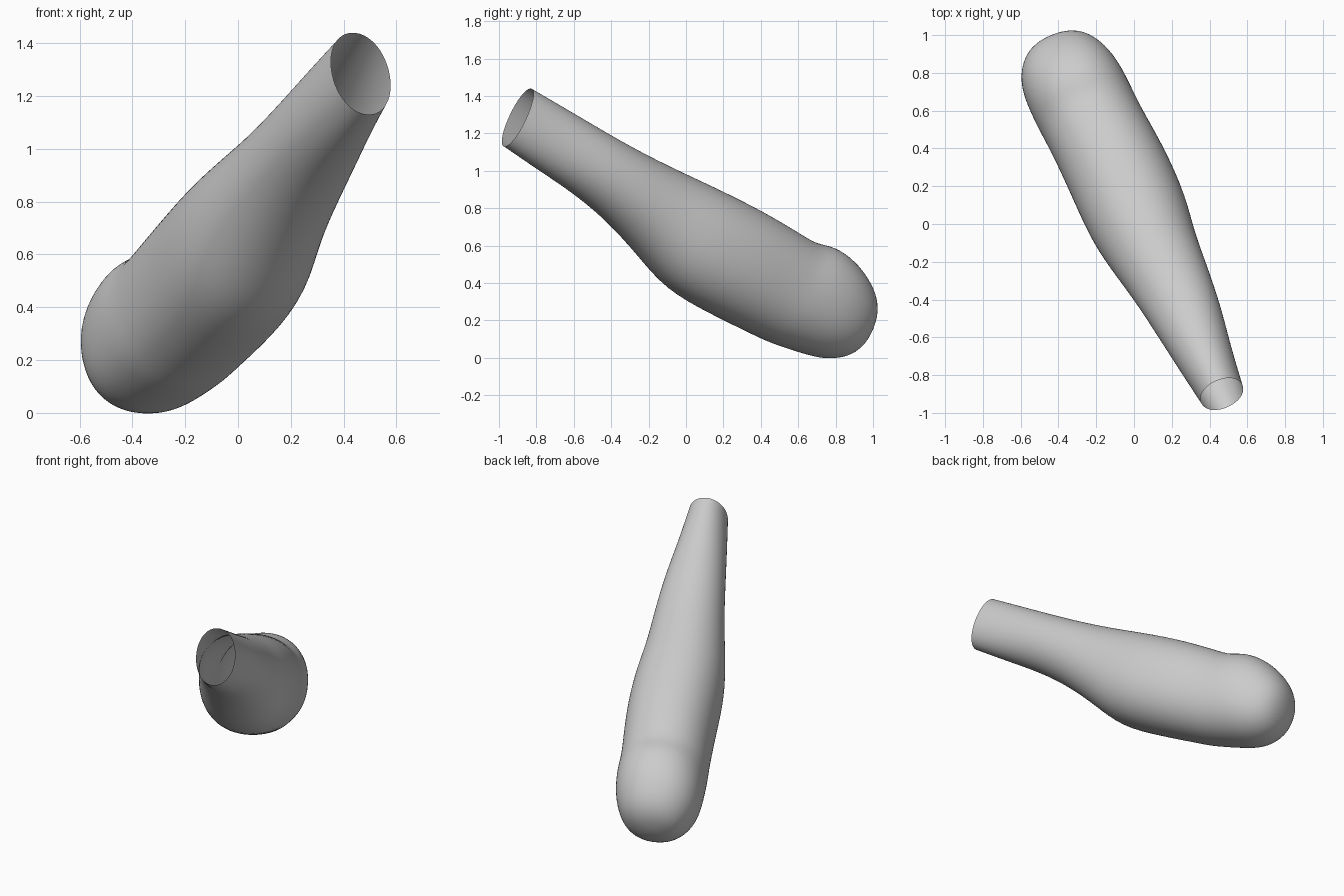
import bpy, bmesh, math
from mathutils import Vector

cube = bpy.data.objects.get("Cube")
if cube:
    bpy.data.objects.remove(cube)

grey = bpy.data.materials.new("neutral_grey")
grey.use_nodes = True
colour = (0.6, 0.6, 0.6, 1)
grey.diffuse_color = colour
grey.node_tree.nodes["Principled BSDF"].inputs["Base Color"].default_value = colour

# Frame of the limb: centre of the open end, long axis, sideways and upward axes
start = Vector((0.465, -0.9, 1.285))
axis = Vector((-0.815, 1.85, -0.985)).normalized()
side = axis.cross(Vector((0, 0, 1))).normalized()
up = side.cross(axis)

# Sections: distance, side offset, up offset, half width, half height
sections = [
    (0.0, 0, 0, 0.12, 0.174),
    (0.25, -0.005, -0.017, 0.152, 0.182),
    (0.5, -0.003, -0.034, 0.188, 0.186),
    (0.75, -0.011, -0.06, 0.215, 0.208),
    (1.0, -0.03, -0.095, 0.246, 0.256),
    (1.22, -0.029, -0.134, 0.279, 0.306),
    (1.5, -0.028, -0.132, 0.279, 0.311),
    (1.75, -0.042, -0.131, 0.269, 0.301),
    (1.87, -0.05, -0.132, 0.27, 0.294),
    (1.97, -0.054, -0.106, 0.272, 0.306),
    (2.1, -0.06, -0.103, 0.268, 0.286),
    (2.21, -0.066, -0.113, 0.243, 0.25),
    (2.3, -0.064, -0.118, 0.19, 0.19),
    (2.35, -0.07, -0.125, 0.12, 0.115),
]
SIDES = 24


def rounded(value, power):
    return math.copysign(abs(value) ** power, value)


# Loft the sections into an open tube with a rounded closed end
bm = bmesh.new()
rings = []
for dist, s, w, a, b in sections:
    power = 0.92 if dist > 1.2 else 0.97
    ring = []
    for i in range(SIDES):
        ang = math.tau * i / SIDES
        p = (start + axis * dist + side * (s + a * rounded(math.cos(ang), power))
             + up * (w + b * rounded(math.sin(ang), power)))
        ring.append(bm.verts.new(p))
    rings.append(ring)
for r0, r1 in zip(rings, rings[1:]):
    for i in range(SIDES):
        j = (i + 1) % SIDES
        bm.faces.new((r0[i], r0[j], r1[j], r1[i]))
tip = bm.verts.new(start + axis * 2.37 - side * 0.07 - up * 0.13)
for i in range(SIDES):
    bm.faces.new((rings[-1][i], rings[-1][(i + 1) % SIDES], tip))
bmesh.ops.recalc_face_normals(bm, faces=bm.faces)
for f in bm.faces:
    f.smooth = True

mesh = bpy.data.meshes.new("limb")
bm.to_mesh(mesh)
bm.free()
mesh.materials.append(grey)
limb = bpy.data.objects.new("limb", mesh)
bpy.context.collection.objects.link(limb)
smooth = limb.modifiers.new("smooth_surface", "SUBSURF")
smooth.levels = smooth.render_levels = 2
